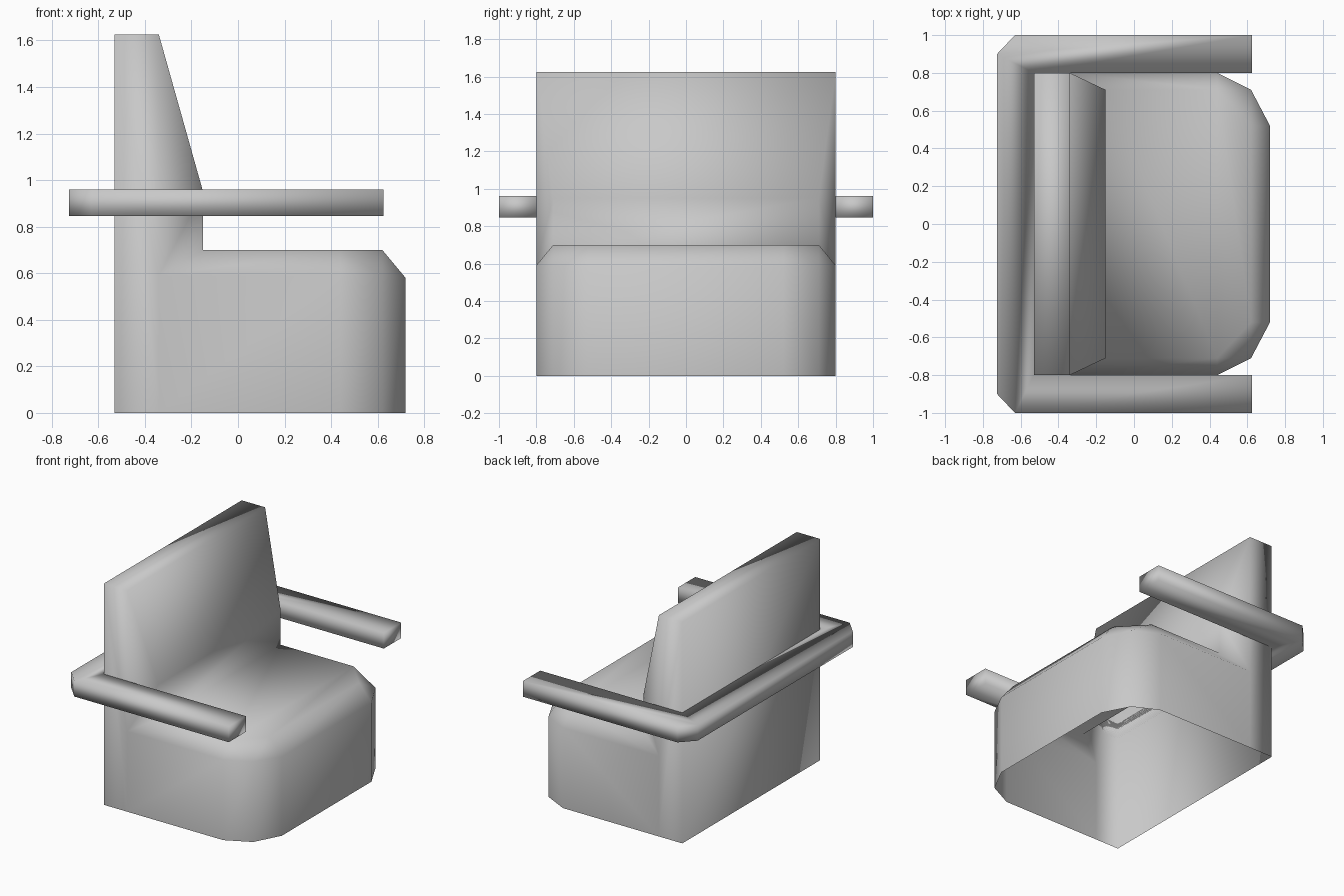
import bpy
import bmesh

cube = bpy.data.objects.get("Cube")
if cube:
    bpy.data.objects.remove(cube, do_unlink=True)

# One plain grey for the whole chair
grey = bpy.data.materials.new("plain_grey")
grey.use_nodes = True
colour = (0.58, 0.58, 0.58, 1)
grey.diffuse_color = colour
grey.node_tree.nodes["Principled BSDF"].inputs["Base Color"].default_value = colour


def finish(name, bm):
    """Turn a bmesh into a smooth-shaded grey object."""
    bmesh.ops.recalc_face_normals(bm, faces=bm.faces)
    for face in bm.faces:
        face.smooth = True
    mesh = bpy.data.meshes.new(name)
    bm.to_mesh(mesh)
    bm.free()
    mesh.materials.append(grey)
    obj = bpy.data.objects.new(name, mesh)
    bpy.context.collection.objects.link(obj)
    return obj


# Seat and backrest: one hollow shell, open underneath, symmetric in y
points = {
    "back_foot": (-0.53, 0.80, 0),
    "flank_foot": (-0.34, 0.80, 0),
    "side_foot": (0.44, 0.80, 0),
    "corner_foot": (0.62, 0.71, 0),
    "front_foot": (0.72, 0.52, 0),
    "flank_rim": (-0.34, 0.80, 0.59),
    "side_rim": (0.44, 0.80, 0.59),
    "corner_rim": (0.62, 0.71, 0.59),
    "front_rim": (0.72, 0.52, 0.58),
    "seat_back": (-0.15, 0.71, 0.70),
    "seat_side": (0.44, 0.71, 0.70),
    "seat_front": (0.62, 0.52, 0.70),
    "lumbar": (-0.15, 0.71, 0.95),
    "top_front": (-0.34, 0.80, 1.625),
    "top_back": (-0.53, 0.80, 1.625),
}
side_faces = [
    "back_foot flank_foot flank_rim top_front top_back",
    "flank_foot side_foot side_rim flank_rim",
    "side_foot corner_foot corner_rim side_rim",
    "corner_foot front_foot front_rim corner_rim",
    "flank_rim side_rim seat_side seat_back",
    "side_rim corner_rim seat_side",
    "corner_rim front_rim seat_front seat_side",
    "flank_rim seat_back lumbar top_front",
]
# Path over the chair whose steps are bridged from side to side
bridge = ("back_foot top_back top_front lumbar seat_back seat_side "
          "seat_front front_rim front_foot").split()

bm = bmesh.new()
left = {k: bm.verts.new(p) for k, p in points.items()}
right = {k: bm.verts.new((x, -y, z)) for k, (x, y, z) in points.items()}
for names in side_faces:
    for side in (left, right):
        bm.faces.new([side[n] for n in names.split()])
for a, b in zip(bridge, bridge[1:]):
    bm.faces.new([left[a], left[b], right[b], right[a]])
finish("seat_and_backrest", bm)

# Armrest: U-shaped rail wrapping round the back
half = [(-0.53, 0.80), (0.625, 0.80), (0.625, 1.0), (-0.63, 1.0), (-0.725, 0.90)]
outline = half + [(x, -y) for x, y in reversed(half)]
bm = bmesh.new()
base = bm.faces.new([bm.verts.new((x, y, 0.845)) for x, y in outline])
ext = bmesh.ops.extrude_face_region(bm, geom=[base], use_keep_orig=True)
top = [v for v in ext["geom"] if isinstance(v, bmesh.types.BMVert)]
bmesh.ops.translate(bm, verts=top, vec=(0, 0, 0.115))
finish("armrest_rail", bm)
